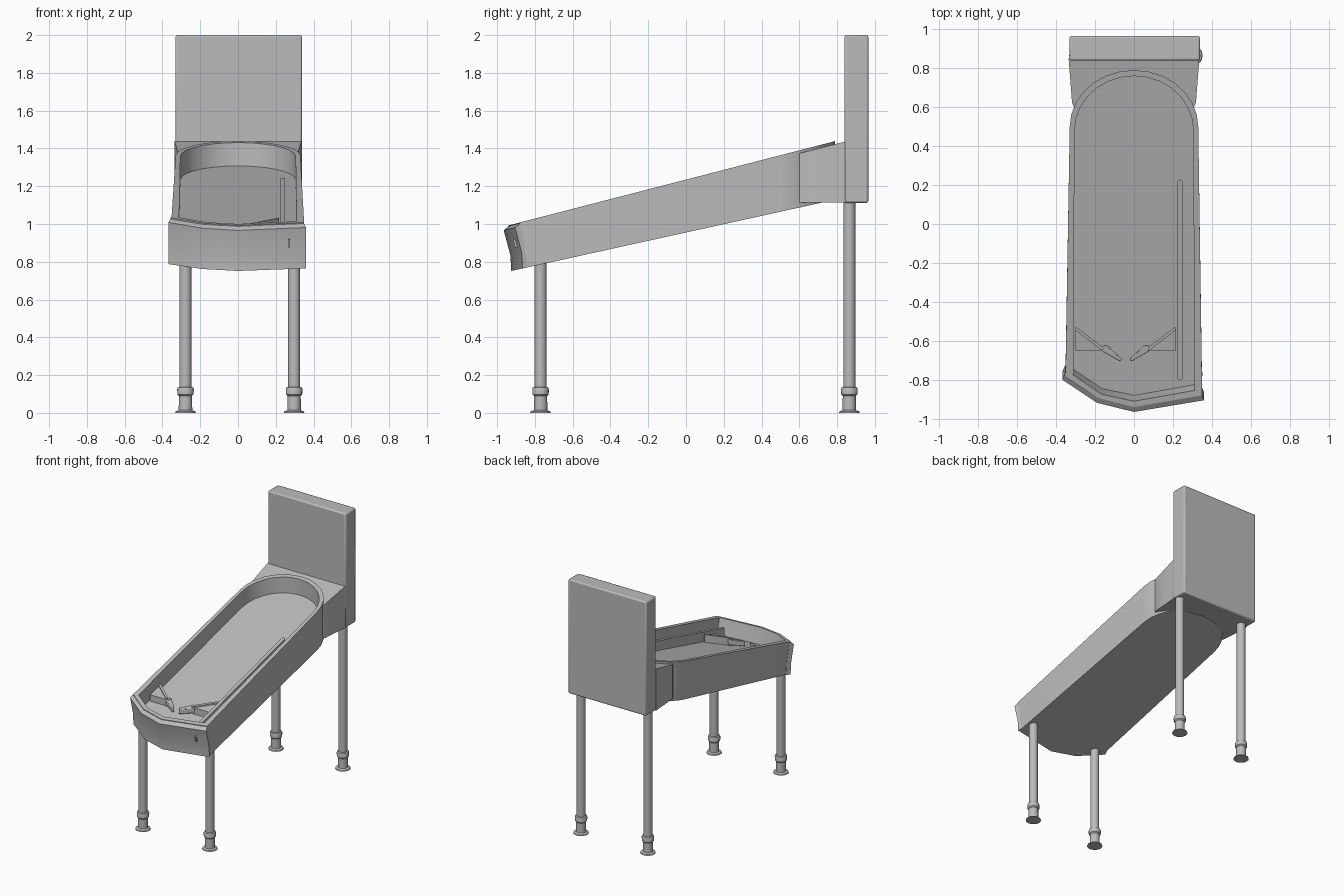
import bpy, bmesh, math
from mathutils import Vector

cube = bpy.data.objects.get("Cube")
if cube:
    bpy.data.objects.remove(cube)

grey = bpy.data.materials.new("plain grey")
grey.use_nodes = True
COLOUR = (0.5, 0.5, 0.5, 1)
grey.diffuse_color = COLOUR
grey.node_tree.nodes["Principled BSDF"].inputs["Base Color"].default_value = COLOUR


# Sloping planes shared by the cabinet parts
def rim(y):
    return 1.235 + 0.258 * y


def floor(y):
    return 1.11 + 0.26 * y


def base(y):
    return 0.955 + 0.22 * y


def finish(name, bm, bevel=0, angle=30):
    bmesh.ops.recalc_face_normals(bm, faces=bm.faces)
    mesh = bpy.data.meshes.new(name)
    bm.to_mesh(mesh)
    bm.free()
    obj = bpy.data.objects.new(name, mesh)
    bpy.context.collection.objects.link(obj)
    mesh.materials.append(grey)
    if bevel:
        mod = obj.modifiers.new("bevel", "BEVEL")
        mod.width, mod.segments = bevel, 2
    bpy.ops.object.select_all(action="DESELECT")
    obj.select_set(True)
    bpy.context.view_layer.objects.active = obj
    bpy.ops.object.shade_smooth_by_angle(angle=math.radians(angle))
    return obj


def loft(name, rings, bevel=0, closed=True):
    """Skin equal rings of points and cap both ends."""
    bm = bmesh.new()
    rows = [[bm.verts.new(p) for p in ring] for ring in rings]
    count = len(rows[0])
    for a, b in zip(rows, rows[1:]):
        for i in range(count):
            j = (i + 1) % count
            bm.faces.new((a[i], a[j], b[j], b[i]))
    bm.faces.new(rows[0])
    bm.faces.new(rows[-1])
    return finish(name, bm, bevel)


def prism(name, outline, low, high, bevel=0):
    return loft(name, [[(x, y, f(y)) for x, y in outline] for f in (low, high)], bevel)


def box(name, centre, size, bevel=0, tilt=0):
    bm = bmesh.new()
    bmesh.ops.create_cube(bm, size=1)
    bmesh.ops.scale(bm, vec=size, verts=bm.verts)
    obj = finish(name, bm, bevel)
    obj.location = centre
    obj.rotation_euler.x = tilt
    return obj


def capsule(a, b, ra, rb, steps=6):
    """Outline around two circles joined by straight sides."""
    a, b = Vector(a), Vector(b)
    start = math.atan2(b.y - a.y, b.x - a.x) + math.pi / 2
    pts = []
    for c, r, turn in ((a, ra, 0), (b, rb, math.pi)):
        for i in range(steps + 1):
            t = start + turn + math.pi * i / steps
            pts.append((c.x + r * math.cos(t), c.y + r * math.sin(t)))
    return pts


def arch(half, y0, rise, steps=14):
    return [(half * math.cos(math.pi * i / steps),
             y0 + rise * math.sin(math.pi * i / steps)) for i in range(steps + 1)]


# Cabinet: round-backed tray with a recessed playfield
outer_front = [(-0.352, -0.785), (-0.185, -0.895), (0, -0.94), (0.35, -0.88)]
inner_front = [(-0.312, -0.79), (-0.165, -0.875), (0, -0.91), (0.31, -0.855)]
inner_front[0] = (-0.312, -0.775)
outer = outer_front + arch(0.33, 0.5, 0.29)
inner = inner_front + arch(0.305, 0.48, 0.28)


def front_shift(pts, dy):
    return [(x, y + dy * (i < 4)) for i, (x, y) in enumerate(pts)]


def lift(pts, plane):
    return [(x, y, plane(y)) for x, y in pts]


loft("cabinet", [lift(front_shift(outer, 0.035), base), lift(outer, rim),
                 lift(inner, rim), lift(front_shift(inner, 0.03), floor)])

# Front panel: bent board leaning out at its top
sections = []
for x, y in [(-0.368, -0.80), (-0.19, -0.918), (0, -0.965), (0.36, -0.905)]:
    section = []
    for inset, order in ((0, (0, 1, 2)), (0.035, (2, 1, 0))):
        sx = x * (1 - 1.1 * inset)
        for level in order:
            sy = y + inset + (0, 0.035, 0.04)[level]
            z = (rim(sy) - 0.02 * (inset == 0), base(sy) + 0.085, base(sy))[level]
            section.append((sx, sy, z))
    sections.append(section)
loft("front_panel", sections)
box("coin_slot", (0.27, -0.895, 0.9), (0.012, 0.03, 0.045), tilt=math.radians(14))

# Back box and the shoulder joining it to the cabinet
box("back_box", (0.004, 0.902, 1.556), (0.67, 0.126, 0.888), bevel=0.01)
shoulder = [(-0.333, 0.85), (-0.325, 0.78), (-0.308, 0.62), (-0.3, 0.55),
            (0.3, 0.55), (0.325, 0.62), (0.333, 0.78), (0.338, 0.85)]


def shoulder_ring(plane):
    return [(x, y, plane(y)) for x, y in shoulder if abs(y) > 0.6]


# The shoulder is kept to two wings so the playfield stays open
for side, word in ((-1, "right"), (1, "left")):
    edge = [(0.3 * side, 0.585), (0.318 * side, 0.62), (0.328 * side, 0.75),
            (0.336 * side, 0.85), (0, 0.85), (0, 0.78), (0.12 * side, 0.758),
            (0.22 * side, 0.7), (0.285 * side, 0.62)]
    prism(word + "_shoulder", edge, lambda y: 1.113, lambda y: rim(y) - 0.016)

# Shooter lane rail
prism("lane_rail", capsule((0.237, -0.79), (0.237, 0.215), 0.013, 0.013),
      lambda y: floor(y) - 0.01, lambda y: floor(y) + 0.075)

# Flippers and their guides, mirrored about the playfield's middle
MIDDLE = -0.043
for side, word in ((-1, "right"), (1, "left")):
    def at(x, y):
        return (MIDDLE + side * x, y)
    prism(word + "_guide", [at(0.258, -0.53), at(0.258, -0.65), at(0.115, -0.65)],
          lambda y: floor(y) - 0.01, lambda y: floor(y) + 0.05)
    prism(word + "_guide_rail", capsule(at(0.252, -0.54), at(0.12, -0.64), 0.008, 0.008),
          lambda y: floor(y) - 0.01, lambda y: floor(y) + 0.06)
    prism(word + "_flipper", capsule(at(0.105, -0.64), at(0.03, -0.695), 0.02, 0.009),
          lambda y: floor(y) + 0.01, lambda y: floor(y) + 0.05, bevel=0.004)
    prism(word + "_flipper_post", capsule(at(0.105, -0.64), at(0.104, -0.641), 0.011, 0.011),
          lambda y: floor(y) - 0.01, lambda y: floor(y) + 0.056)


# Legs: turned posts with a collar and a flat foot
def leg(name, x, y, top):
    profile = [(0.055, 0), (0.052, 0.008), (0.036, 0.014), (0.035, 0.09), (0.043, 0.098),
               (0.044, 0.126), (0.041, 0.134), (0.032, 0.138), (0.032, top)]
    sides = 20
    loft(name, [[(x + r * math.cos(math.tau * i / sides),
                  y + r * math.sin(math.tau * i / sides), z) for i in range(sides)]
                for r, z in profile])


for x, word in ((-0.278, "right"), (0.297, "left")):
    leg("front_" + word + "_leg", x, -0.77, 0.83)
    leg("back_" + word + "_leg", x, 0.865, 1.14)
